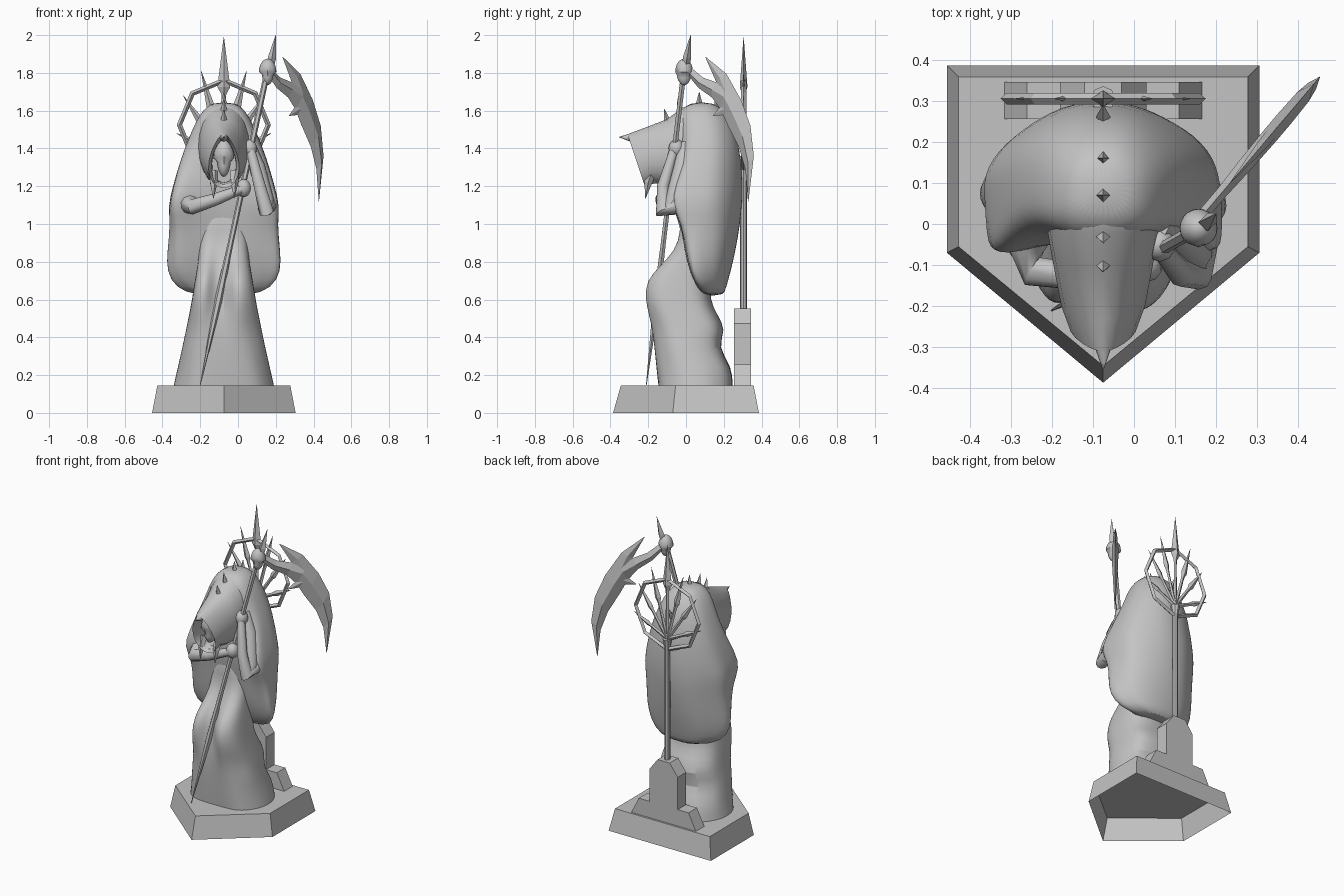
import bpy, bmesh, math
from mathutils import Vector

cube = bpy.data.objects.get("Cube")
if cube:
    bpy.data.objects.remove(cube, do_unlink=True)

CX = -0.075  # symmetry line of the figure

stone = bpy.data.materials.new("stone_grey")
stone.use_nodes = True
GREY = (0.55, 0.55, 0.55, 1)
stone.diffuse_color = GREY
stone.node_tree.nodes["Principled BSDF"].inputs["Base Color"].default_value = GREY


def finish(name, bm, smooth=None, subdiv=0):
    bmesh.ops.recalc_face_normals(bm, faces=bm.faces)
    mesh = bpy.data.meshes.new(name)
    bm.to_mesh(mesh)
    bm.free()
    mesh.materials.append(stone)
    obj = bpy.data.objects.new(name, mesh)
    bpy.context.collection.objects.link(obj)
    if smooth:
        mesh.shade_smooth()
        mesh.set_sharp_from_angle(angle=math.radians(smooth))
    if subdiv:
        mod = obj.modifiers.new("soften", "SUBSURF")
        mod.levels = mod.render_levels = subdiv


def loft(name, rings, start=True, end=True, smooth=None, subdiv=0):
    bm = bmesh.new()
    loops = [[bm.verts.new(p) for p in ring] for ring in rings]
    n = len(loops[0])
    for a, b in zip(loops, loops[1:]):
        for i in range(n):
            j = (i + 1) % n
            bm.faces.new((a[i], a[j], b[j], b[i]))
    if start:
        bm.faces.new(loops[0])
    if end:
        bm.faces.new(loops[-1])
    finish(name, bm, smooth, subdiv)


def tube(name, points, radii, sides=6, flat=1, smooth=None):
    pts = [Vector(p) for p in points]
    q, prev, rings = None, Vector((0, 0, 1)), []
    for k, p in enumerate(pts):
        tan = (pts[min(k + 1, len(pts) - 1)] - pts[max(k - 1, 0)]).normalized()
        turn = prev.rotation_difference(tan)
        q = turn @ q if q else turn
        prev = tan
        angles = [math.tau * i / sides for i in range(sides)]
        rings.append([p + q @ Vector((math.cos(a), math.sin(a) * flat, 0)) * radii[k]
                      for a in angles])
    loft(name, rings, smooth=smooth)


def power(v, e):
    return math.copysign(abs(v) ** e, v)


def robe(name, sections, shape, n=32, e=0.85, folds=0.0, start=True):
    """Sections: height, half width, front y, back y; shape shifts y."""
    rings = []
    for k, (z, hw, y0, y1) in enumerate(sections):
        wave = folds * (1 - k / (len(sections) - 1))
        ring = []
        for i in range(n):
            t = math.tau * i / n
            r = 1 + wave * math.cos(6 * t + 0.5 * k)
            dx = hw * r * power(math.cos(t), e)
            y = (y0 + y1) / 2 + (y1 - y0) / 2 * r * power(math.sin(t), e)
            ring.append((CX + dx, y + shape(dx, z, math.sin(t) < 0), z))
        rings.append(ring)
    loft(name, rings, start, True, smooth=50, subdiv=1)


# Hollow pentagonal plinth
def pentagon(hw, back, side, front, z):
    return [(CX - hw, back, z), (CX + hw, back, z), (CX + hw, side, z),
            (CX, front, z), (CX - hw, side, z)]


loft("plinth", [pentagon(0.38, 0.386, -0.07, -0.386, 0),
                pentagon(0.352, 0.358, -0.055, -0.345, 0.145)], start=False)

# Stepped stone block behind the figure
half = [(0.24, 0.145), (0.185, 0.255), (0.105, 0.255), (0.105, 0.472), (0.045, 0.552)]
profile = half + [(-x, z) for x, z in reversed(half)]
loft("stepped_stone", [[(CX + x, y, z) for x, z in profile] for y in (0.255, 0.345)])

# Pole and radiating halo
HALO_Y = 0.305
hub = Vector((CX, HALO_Y, 1.36))
tube("halo_pole", [(CX, HALO_Y, 0.53), (CX, HALO_Y, 1.3), hub], [0.018, 0.018, 0.03], 8, smooth=40)
bpy.ops.mesh.primitive_torus_add(major_segments=8, minor_segments=4, major_radius=0.235,
                                 minor_radius=0.014, location=(CX, HALO_Y, 1.525),
                                 rotation=(math.pi / 2, 0, 0))
bpy.context.object.name = "halo_ring"
bpy.context.object.data.materials.append(stone)

for dx, z, w in [(0, 1.99, 0.034), (0.12, 1.81, 0.022), (0.215, 1.68, 0.02), (0.25, 1.48, 0.018)]:
    for side in ((1, -1) if dx else (1,)):
        tip = Vector((CX + side * dx, HALO_Y, z))
        steps = (0, 0.45, 0.52, 0.58, 1)
        tube("halo_spike", [hub.lerp(tip, s) for s in steps],
             [0.014, 0.011, 0.013, w, 0.001], 4, flat=0.6)


# Skirt with bent knees and a hollow between them
def knee_hollow(dx, z, front):
    depth = 0.115 * math.exp(-((z - 0.66) / 0.17) ** 2)
    return depth * math.exp(-((dx + 0.02) / 0.06) ** 2) if front else 0


robe("skirt", [(0.145, 0.262, -0.15, 0.25), (0.24, 0.242, -0.16, 0.25),
               (0.35, 0.218, -0.17, 0.165), (0.44, 0.2, -0.185, 0.215),
               (0.52, 0.185, -0.21, 0.165), (0.6, 0.17, -0.235, 0.125),
               (0.7, 0.155, -0.235, 0.13), (0.78, 0.14, -0.155, 0.14),
               (0.86, 0.13, -0.07, 0.15), (0.96, 0.13, -0.03, 0.15),
               (1.1, 0.12, -0.04, 0.14)],
     knee_hollow, folds=0.02, e=0.75, start=False)


# Cloak hanging over the back, its sides swept forward most at the sleeves
def sweep_forward(dx, z, front):
    sleeve = 0.07 * math.exp(-((z - 1.14) / 0.13) ** 2) if front else 0
    return -(0.07 + sleeve) * (dx / 0.29) ** 2


robe("cloak", [(0.62, 0.14, 0.1, 0.2), (0.66, 0.25, 0.07, 0.215), (0.75, 0.3, 0.03, 0.24),
               (0.86, 0.297, 0.0, 0.265), (1.0, 0.285, -0.02, 0.287),
               (1.1, 0.3, -0.035, 0.297), (1.2, 0.275, -0.045, 0.3),
               (1.35, 0.23, -0.035, 0.29), (1.46, 0.185, -0.035, 0.27),
               (1.54, 0.15, -0.04, 0.24), (1.605, 0.11, -0.03, 0.195),
               (1.645, 0.06, 0.03, 0.14)], sweep_forward, folds=0.04)


# Hood: tilted pointed sections, folding back inside to make the opening
def hood_ring(top, bottom, hw, peak, n=20):
    ring = []
    for i in range(n):
        t = math.tau * i / n
        f = (1 + math.cos(t)) / 2
        w = hw * power(math.sin(t), 0.9) * (1 - peak * f * f)
        ring.append((CX + w, bottom[0] + (top[0] - bottom[0]) * f,
                     bottom[1] + (top[1] - bottom[1]) * f))
    return ring


hood = [((0.26, 1.48), (0.24, 1.25), 0.08, 0), ((0.17, 1.605), (0.14, 1.2), 0.125, 0),
        ((0.07, 1.645), (0.03, 1.2), 0.135, 0), ((-0.02, 1.615), (-0.02, 1.2), 0.135, 0),
        ((-0.1, 1.555), (-0.09, 1.2), 0.125, 0.1), ((-0.23, 1.505), (-0.17, 1.22), 0.11, 0.3),
        ((-0.31, 1.475), (-0.215, 1.19), 0.09, 0.5),
        ((-0.24, 1.45), (-0.2, 1.21), 0.072, 0.4), ((-0.12, 1.43), (-0.11, 1.22), 0.065, 0.2)]
loft("hood", [hood_ring(*s) for s in hood], smooth=45)
tube("hood_beak", [(CX, -0.24, 1.475), (CX, -0.295, 1.457), (CX, -0.355, 1.46)],
     [0.022, 0.022, 0.001], 8, smooth=50)
for side in (-1, 1):
    x = CX + side * 0.055
    tube("hood_point", [(x, -0.18, 1.28), (x, -0.2, 1.22), (x, -0.215, 1.135)],
         [0.025, 0.022, 0.001], 5)

# Small studs along the hood and back
for y, z in [(0.26, 1.49), (0.16, 1.61), (0.07, 1.635), (-0.03, 1.6), (-0.1, 1.545)]:
    lean = 0.03 if y > 0.2 else (-0.015 if y < 0 else 0)
    tube("back_stud", [(CX, y, z), (CX, y + lean, z + 0.065)], [0.018, 0.001], 4)


# Skulls with dented eye sockets and a narrow jaw
def skull(name, loc, size):
    bm = bmesh.new()
    bmesh.ops.create_uvsphere(bm, u_segments=20, v_segments=14, radius=1)
    for v in bm.verts:
        p = v.co
        for side in (-1, 1):
            eye = Vector((side * 0.4, -0.9, -0.05))
            d = (p - eye).length
            if d < 0.34:
                p.y += 0.3 * (1 - d / 0.34)
        if p.z < -0.2:
            p.x *= 0.68
            p.y *= 0.85
        v.co = Vector(loc) + Vector([a * b for a, b in zip(p, size)])
    finish(name, bm, smooth=45)


skull("face", (CX, -0.185, 1.35), (0.055, 0.06, 0.1))
skull("scythe_skull", (0.157, -0.01, 1.805), (0.046, 0.047, 0.07))

# Scythe staff and top spear
low, high = Vector((-0.2, -0.21, 0.147)), Vector((0.158, -0.01, 1.82))
tube("scythe_staff", [low.lerp(high, s) for s in (0, 0.27, 0.45, 1)],
     [0.002, 0.02, 0.015, 0.016], 6, smooth=40)
tube("scythe_spear", [(0.165, -0.005, 1.8), (0.18, 0.005, 1.88), (0.2, 0.025, 2.0)],
     [0.016, 0.022, 0.001], 4)


# Curved blade and barbs in a slanted plane, diamond in section
def on_blade(x, z):
    return Vector((x, 0.025 + (x - 0.17) * 1.18, z))


def blade_strip(name, strip):
    side_dir = Vector((-0.76, 0.65, 0))
    rings = []
    for x0, z0, x1, z1, t in strip:
        outer, inner = on_blade(x0, z0), on_blade(x1, z1)
        mid = (outer + inner) / 2
        rings.append([outer, mid + side_dir * t, inner, mid - side_dir * t])
    loft(name, rings)


blade_strip("scythe_blade", [
    (0.16, 1.84, 0.16, 1.785, 0.014), (0.225, 1.775, 0.205, 1.72, 0.014),
    (0.285, 1.75, 0.265, 1.67, 0.018), (0.35, 1.745, 0.305, 1.605, 0.02),
    (0.395, 1.66, 0.335, 1.525, 0.02), (0.438, 1.52, 0.385, 1.41, 0.018),
    (0.453, 1.36, 0.415, 1.29, 0.012), (0.429, 1.12, 0.427, 1.12, 0.001)])
blade_strip("blade_upper_barb", [
    (0.385, 1.68, 0.3, 1.66, 0.015), (0.33, 1.795, 0.285, 1.75, 0.012),
    (0.236, 1.886, 0.235, 1.884, 0.001)])
blade_strip("blade_lower_barb", [
    (0.33, 1.66, 0.345, 1.58, 0.012), (0.27, 1.575, 0.271, 1.572, 0.001)])

# Arms and gripping hands
arms = {
    "right": ([(-0.24, 0.05, 1.15), (-0.26, -0.05, 1.1), (-0.245, -0.115, 1.09),
               (-0.12, -0.13, 1.13), (0.02, -0.115, 1.185)], (0.03, -0.1, 1.19)),
    "left": ([(0.13, 0.03, 1.2), (0.155, -0.05, 1.09), (0.15, -0.125, 1.065),
              (0.115, -0.12, 1.2), (0.065, -0.06, 1.4)], (0.062, -0.05, 1.4)),
}
for side, (path, grip) in arms.items():
    tube(side + "_arm", path, [0.06, 0.05, 0.04, 0.033, 0.024], 10, smooth=50)
    bm = bmesh.new()
    bmesh.ops.create_uvsphere(bm, u_segments=10, v_segments=8, radius=1)
    for v in bm.verts:
        v.co = Vector(grip) + Vector((v.co.x * 0.04, v.co.y * 0.042, v.co.z * 0.048))
    finish(side + "_hand", bm, smooth=50)

# Sleeve folded over the left upper arm
tube("left_sleeve", [(0.05, 0.0, 1.42), (0.1, -0.02, 1.3), (0.15, -0.07, 1.12), (0.15, -0.1, 1.06)],
     [0.04, 0.045, 0.042, 0.03], 10, smooth=50)
